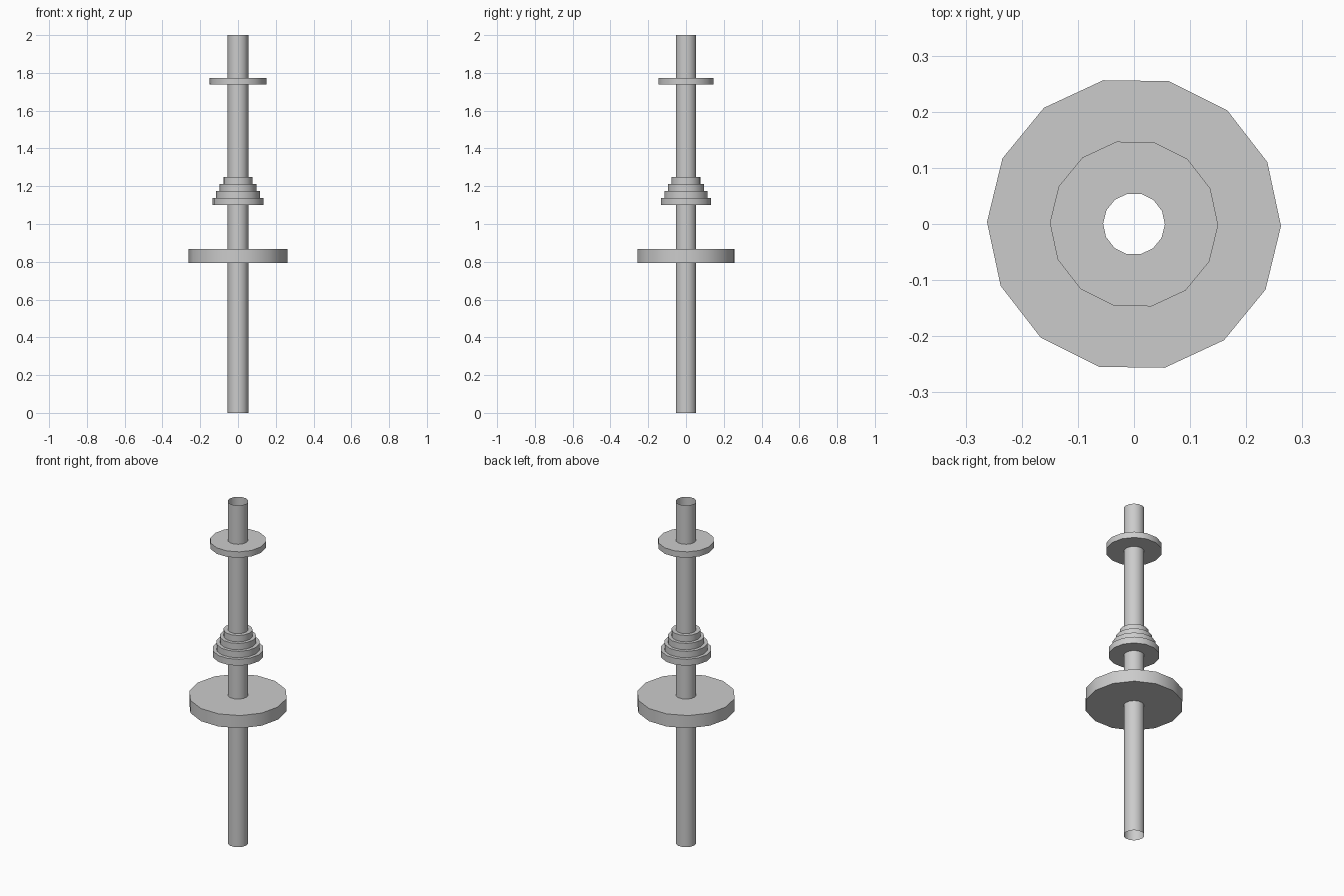
import bpy
import math

SIDES = 14
PHASE = math.radians(-0.8)
TUBE_R = 0.055

cube = bpy.data.objects.get("Cube")
if cube:
    bpy.data.objects.remove(cube, do_unlink=True)

grey = bpy.data.materials.new("light_grey")
grey.use_nodes = True
color = (0.6, 0.6, 0.6, 1.0)
grey.diffuse_color = color
grey.node_tree.nodes["Principled BSDF"].inputs["Base Color"].default_value = color


def lathe(name, profile):
    """Spin an open (radius, height) profile, listed bottom to top, around z."""
    verts = [(r * math.cos(PHASE + math.tau * i / SIDES),
              r * math.sin(PHASE + math.tau * i / SIDES), z)
             for r, z in profile for i in range(SIDES)]
    faces = []
    for row in range(len(profile) - 1):
        a, b = row * SIDES, (row + 1) * SIDES
        for i in range(SIDES):
            j = (i + 1) % SIDES
            faces.append((a + i, a + j, b + j, b + i))
    mesh = bpy.data.meshes.new(name)
    mesh.from_pydata(verts, [], faces)
    mesh.materials.append(grey)
    obj = bpy.data.objects.new(name, mesh)
    bpy.context.collection.objects.link(obj)
    bpy.ops.object.select_all(action="DESELECT")
    obj.select_set(True)
    bpy.context.view_layer.objects.active = obj
    bpy.ops.object.shade_smooth_by_angle(angle=math.radians(40))
    return obj


def ring(name, radius, bottom, top):
    """Flat disc fitted around the tube."""
    return lathe(name, [(TUBE_R, bottom), (radius, bottom),
                        (radius, top), (TUBE_R, top)])


# Hollow shaft, open at both ends
lathe("shaft_tube", [(TUBE_R, 0), (TUBE_R, 2)])

# Large lower disc and small upper collar
ring("lower_disc", 0.262, 0.793, 0.867)
ring("upper_collar", 0.15, 1.738, 1.773)

# Stepped pulley, narrowing upward
for step in range(4):
    bottom = 1.1 + step * 0.0375
    ring(f"pulley_step_{step + 1}", 0.136 - step * 0.0195, bottom, bottom + 0.0375)
